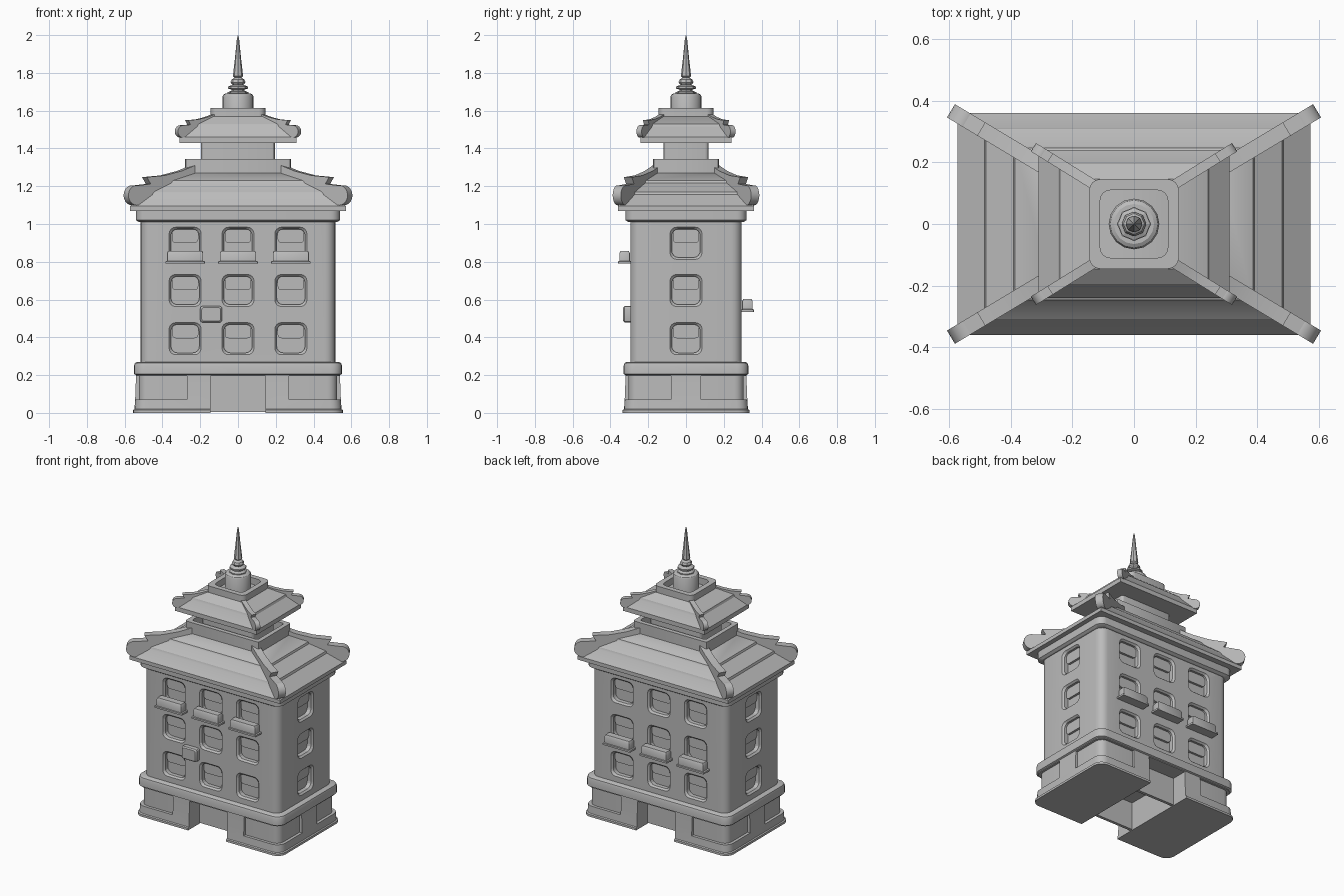
import bpy, bmesh, math
from mathutils import Matrix, Vector

if "Cube" in bpy.data.objects:
    bpy.data.objects.remove(bpy.data.objects["Cube"])

stone = bpy.data.materials.new("plain_grey")
stone.use_nodes = True
GREY = (0.5, 0.5, 0.5, 1)
stone.diffuse_color = GREY
stone.node_tree.nodes["Principled BSDF"].inputs["Base Color"].default_value = GREY


def finish(name, bm):
    bmesh.ops.recalc_face_normals(bm, faces=bm.faces)
    mesh = bpy.data.meshes.new(name)
    bm.to_mesh(mesh)
    bm.free()
    mesh.materials.append(stone)
    ob = bpy.data.objects.new(name, mesh)
    bpy.context.collection.objects.link(ob)
    return ob


def smooth(ob):
    bpy.ops.object.select_all(action='DESELECT')
    ob.select_set(True)
    bpy.context.view_layer.objects.active = ob
    bpy.ops.object.shade_smooth_by_angle(angle=math.radians(30))


def outline(hx, hy, r, segs):
    """Rectangle with rounded corners."""
    if segs == 0:
        return [(hx, hy), (-hx, hy), (-hx, -hy), (hx, -hy)]
    pts = []
    for k, (sx, sy) in enumerate([(1, 1), (-1, 1), (-1, -1), (1, -1)]):
        for i in range(segs + 1):
            a = (k + i / segs) * math.pi / 2
            pts.append((sx * (hx - r) + r * math.cos(a), sy * (hy - r) + r * math.sin(a)))
    return pts


def add_loft(bm, rings, r, segs, matrix=Matrix()):
    """Stack of rectangles (half x, half y, z), capped at both ends."""
    rows = [[bm.verts.new(matrix @ Vector((x, y, z))) for x, y in outline(hx, hy, r, segs)]
            for hx, hy, z in rings]
    n = len(rows[0])
    for a, b in zip(rows, rows[1:]):
        for i in range(n):
            bm.faces.new((a[i], a[(i + 1) % n], b[(i + 1) % n], b[i]))
    bm.faces.new(rows[0])
    bm.faces.new(rows[-1])


def loft(name, rings, r=0.0, segs=0):
    bm = bmesh.new()
    add_loft(bm, rings, r, segs)
    ob = finish(name, bm)
    smooth(ob)
    return ob


def add_box(bm, center, size):
    m = Matrix.Translation(center) @ Matrix.Diagonal((*size, 1))
    bmesh.ops.create_cube(bm, size=1, matrix=m)


def cut(ob, cutter):
    mod = ob.modifiers.new("cut", 'BOOLEAN')
    mod.operation, mod.solver, mod.object = 'DIFFERENCE', 'EXACT', cutter
    bpy.context.view_layer.objects.active = ob
    bpy.ops.object.modifier_apply(modifier=mod.name)
    bpy.data.objects.remove(cutter)


# Plinth with corner panels and a passage
base = loft("base", [(.555, .335, 0), (.555, .335, .015), (.548, .328, .02), (.543, .323, .1),
                     (.54, .32, .2), (.55, .33, .205), (.55, .33, .25), (.546, .326, .263),
                     (.535, .315, .27)], .06, 5)
bm = bmesh.new()
for sx in (1, -1):
    for sy in (1, -1):
        add_box(bm, (sx * .47, sy * .28, .1325), (.4, .4, .125))
panels = finish("panel_cutter", bm)
cut(panels, loft("panel_core", [(.525, .305, .0), (.525, .305, .3)], .05, 5))
cut(base, panels)
bm = bmesh.new()
add_box(bm, (0, 0, .0475), (.29, 1, .295))
cut(base, finish("passage_cutter", bm))
smooth(base)
bm = bmesh.new()
for s in (1, -1):
    add_box(bm, (0, s * .2, .1), (.29, .02, .19))
finish("entrance_doors", bm)

# Walls with window recesses
walls = loft("walls", [(.515, .295, .25), (.515, .295, 1.03)], .055, 5)
windows = []
for z in (.393, .648, .898):
    for x in (-.28, 0, .28):
        windows += [((x, -.295, z), 0), ((x, .295, z), math.pi)]
    windows += [((.515, 0, z), math.pi / 2), ((-.515, 0, z), -math.pi / 2)]
cutters, sashes = bmesh.new(), bmesh.new()
for pos, turn in windows:
    # Local z points out of the wall
    m = Matrix.Translation(pos) @ Matrix.Rotation(turn, 4, 'Z') @ Matrix.Rotation(math.pi / 2, 4, 'X')
    add_loft(cutters, [(.075, .075, -.04), (.075, .075, -.012), (.085, .085, 0), (.085, .085, .02)],
             .035, 4, m)
    up = m @ Matrix.Translation((0, .038, 0))
    add_loft(sashes, [(.07, .036, -.045), (.07, .036, -.025)], .02, 3, up)
cut(walls, finish("window_cutter", cutters))
smooth(walls)
smooth(finish("window_sashes", sashes))

# Planter boxes under windows, front and back
bm = bmesh.new()
for side, z in ((-1, .79), (1, .535)):
    for x in (-.28, 0, .28):
        m = Matrix.Translation((x, side * .325, z))
        add_loft(bm, [(.105, .034, 0), (.105, .034, .012), (.096, .028, .014), (.096, .028, .055),
                      (.09, .022, .068)], .006, 2, m)
smooth(finish("window_boxes", bm))
bm = bmesh.new()
m = Matrix.Translation((-.1425, -.29, .522)) @ Matrix.Rotation(math.pi / 2, 4, 'X')
add_loft(bm, [(.0575, .043, 0), (.0575, .043, .035), (.05, .036, .043)], .012, 3, m)
smooth(finish("wall_unit", bm))

# Cornice and lower roof
loft("cornice", [(.525, .305, 1.01), (.54, .32, 1.02), (.54, .32, 1.075)], .05, 5)
loft("lower_roof", [(.572, .36, 1.07), (.572, .36, 1.095), (.485, .312, 1.155), (.48, .307, 1.17),
                    (.39, .252, 1.217), (.385, .247, 1.23), (.28, .175, 1.27)])
loft("lower_collar", [(.28, .175, 1.25), (.28, .175, 1.345), (.25, .145, 1.345),
                      (.25, .145, 1.28)], .015, 2)

# Upper storey and roof
loft("upper_storey", [(.195, .12, 1.26), (.195, .12, 1.44)], .02, 3)
loft("upper_roof", [(.31, .24, 1.43), (.31, .24, 1.46), (.245, .2, 1.515), (.24, .195, 1.53),
                    (.145, .145, 1.57)])
loft("upper_collar", [(.145, .145, 1.54), (.145, .145, 1.615), (.11, .11, 1.615),
                      (.11, .11, 1.55)], .035, 4)


def hip_ridges(name, path, curl, radius, start, slope, width):
    """Four diagonal ridges with a round curl; path is (x, z)."""
    along = Vector((1, slope, 0))
    side = along.cross(Vector((0, 0, 1))).normalized() * width / 2
    bm = bmesh.new()
    disc = [(curl[0] + radius * .85 * math.cos(a), curl[1] + radius * math.sin(a))
            for a in (i * math.tau / 20 for i in range(20))]
    for sx in (1, -1):
        for sy in (1, -1):
            for shape in (path, disc):
                rows = []
                for s in (1, -1):
                    rows.append([])
                    for x, z in shape:
                        p = Vector((x, start[1] + (x - start[0]) * slope, z)) + side * s
                        rows[-1].append(bm.verts.new((p.x * sx, p.y * sy, z)))
                n = len(shape)
                for i in range(n):
                    j = (i + 1) % n
                    bm.faces.new((rows[0][i], rows[0][j], rows[1][j], rows[1][i]))
                for row in rows:
                    bm.faces.new(row)
    smooth(finish(name, bm))


hip_ridges("lower_ridges",
           [(.24, 1.31), (.31, 1.281), (.4, 1.257), (.495, 1.248), (.475, 1.212), (.55, 1.203),
            (.55, 1.1), (.48, 1.12), (.38, 1.17), (.24, 1.24)],
           (.548, 1.152), .053, (.585, .362), .6, .05)
hip_ridges("upper_ridges",
           [(.12, 1.585), (.17, 1.566), (.22, 1.553), (.272, 1.55), (.26, 1.526), (.298, 1.522),
            (.298, 1.458), (.24, 1.48), (.18, 1.515), (.12, 1.55)],
           (.298, 1.49), .033, (.32, .245), .62, .032)


def lathe(name, profile, sides):
    bm = bmesh.new()
    rows = [[bm.verts.new((r * math.cos(i * math.tau / sides), r * math.sin(i * math.tau / sides), z))
             for i in range(sides)] for r, z in profile]
    for a, b in zip(rows, rows[1:]):
        for i in range(sides):
            j = (i + 1) % sides
            bm.faces.new((a[i], a[j], b[j], b[i]))
    bm.faces.new(rows[0])
    bm.faces.new(rows[-1])
    return finish(name, bm)


# Drum and spire
smooth(lathe("drum", [(.082, 1.54), (.082, 1.675), (.077, 1.685), (.065, 1.692)], 16))
lathe("finial", [(.055, 1.685), (.055, 1.698), (.035, 1.705), (.035, 1.712), (.053, 1.717),
                 (.053, 1.727), (.03, 1.737), (.04, 1.75), (.034, 1.765), (.018, 1.775),
                 (.027, 1.783), (.016, 1.88), (.006, 1.98), (.001, 2.0)], 8)
